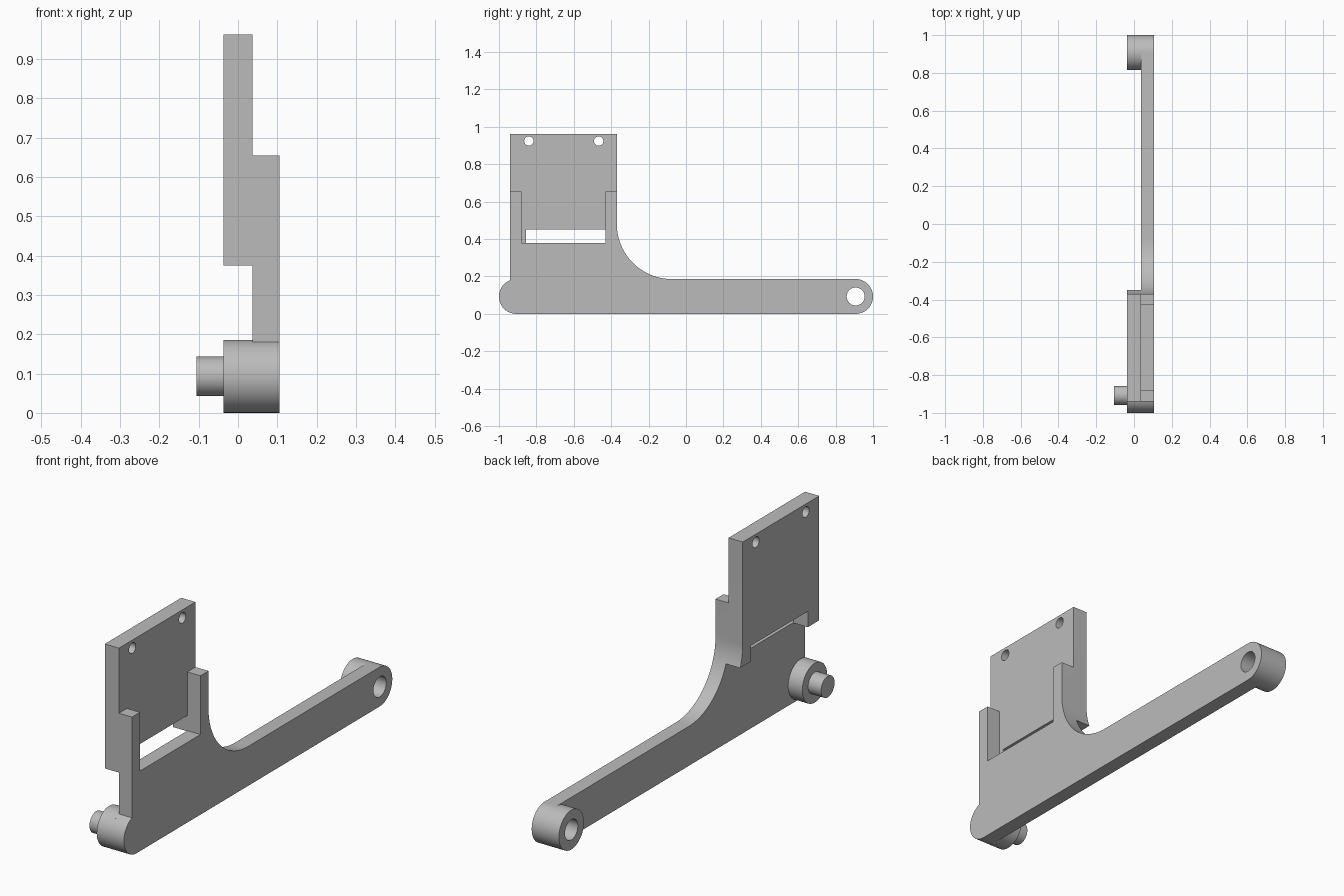
import bpy, bmesh
from math import sin, cos, pi, radians

if "Cube" in bpy.data.objects:
    bpy.data.objects.remove(bpy.data.objects["Cube"], do_unlink=True)

GREY = (0.5, 0.5, 0.5, 1)
grey = bpy.data.materials.new("plain grey")
grey.use_nodes = True
grey.diffuse_color = GREY
grey.node_tree.nodes["Principled BSDF"].inputs["Base Color"].default_value = GREY

# Shared dimensions: depth planes, arm ends, upright edges and fillet
BACK, MID, FACE = -0.037, 0.037, 0.105
R = 0.093
END = 1 - R
Y0, Y1 = -0.94, -0.37
SLOT0, SLOT1 = -0.88, -0.43
POST_TOP, SLOT_Z = 0.655, 0.378
FR = 0.295
FY, FZ = Y1 + FR, 2 * R + FR


def arc(y, z, r, start, end, n):
    """Points on an arc in the side plane, angles in degrees."""
    steps = [radians(start + (end - start) * i / n) for i in range(n + 1)]
    return [(y + r * cos(a), z + r * sin(a)) for a in steps]


def circle(y, z, r, n=48):
    return arc(y, z, r, 0, 360, n)[:-1]


def plate(name, x0, x1, outline, holes=()):
    """Extrude a side profile, with holes, from x0 to x1."""
    bm = bmesh.new()
    edges = []
    for loop in [outline, *holes]:
        vs = [bm.verts.new((x0, y, z)) for y, z in loop]
        edges += [bm.edges.new((a, b)) for a, b in zip(vs, vs[1:] + vs[:1])]
    bmesh.ops.triangle_fill(bm, edges=edges, use_beauty=True, use_dissolve=False)
    out = bmesh.ops.extrude_face_region(bm, geom=bm.faces[:])
    moved = [v for v in out["geom"] if isinstance(v, bmesh.types.BMVert)]
    bmesh.ops.translate(bm, verts=moved, vec=(x1 - x0, 0, 0))
    bmesh.ops.recalc_face_normals(bm, faces=bm.faces[:])
    mesh = bpy.data.meshes.new(name)
    bm.to_mesh(mesh)
    bm.free()
    mesh.materials.append(grey)
    ob = bpy.data.objects.new(name, mesh)
    bpy.context.collection.objects.link(ob)
    bpy.ops.object.select_all(action="DESELECT")
    ob.select_set(True)
    bpy.context.view_layer.objects.active = ob
    bpy.ops.object.shade_smooth_by_angle(angle=radians(30))
    return ob


# Long arm with its two upright posts and the filleted corner
pivot_hole = circle(END, R, 0.048)
arm = arc(END, R, R, -90, 90, 24)
arm += arc(FY, FZ, FR, 270, 180, 24)
arm += [(Y1, POST_TOP), (SLOT1, POST_TOP), (SLOT1, SLOT_Z),
        (SLOT0, SLOT_Z), (SLOT0, POST_TOP), (Y0, POST_TOP)]
arm += arc(-END, R, R, 110.8, 270, 22)
plate("arm", MID, FACE, arm, [pivot_hole])

# Mounting plate behind the posts, with two feet that follow the fillet
PLATE_TOP, PLATE_LOW, FOOT_Z = 0.962, 0.45, 0.375
mount = [(Y0, PLATE_TOP), (Y0, FOOT_Z), (-0.855, FOOT_Z), (-0.855, PLATE_LOW),
         (SLOT1, PLATE_LOW), (SLOT1, FOOT_Z)]
mount += arc(FY, FZ, FR, 201, 180, 8) + [(Y1, PLATE_TOP)]
screw_holes = [circle(y, 0.924, 0.025, 32) for y in (-0.84, -0.467)]
plate("mounting_plate", BACK, MID, mount, screw_holes)

# Round bosses at both ends, and the pin
plate("pivot_boss", BACK, MID, circle(END, R, R), [pivot_hole])
plate("pin_boss", BACK, MID, circle(-END, R, R))
plate("pin", -0.105, BACK, circle(-END, R, 0.05))
